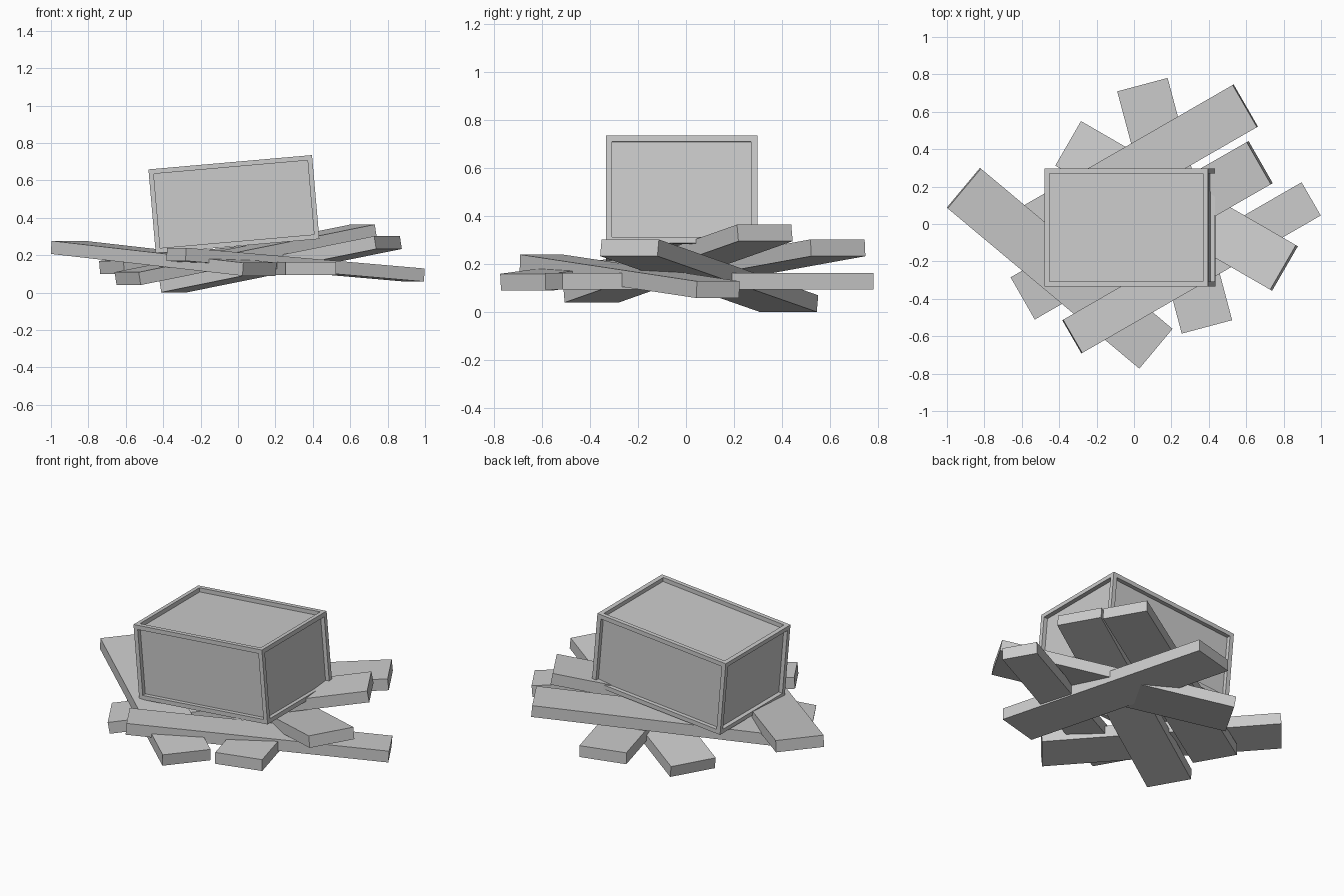
import bpy, bmesh, math
from mathutils import Vector, Matrix

if "Cube" in bpy.data.objects:
    bpy.data.objects.remove(bpy.data.objects["Cube"])


def finish(name, bm, matrix):
    bmesh.ops.recalc_face_normals(bm, faces=bm.faces)
    mesh = bpy.data.meshes.new(name)
    bm.to_mesh(mesh)
    bm.free()
    obj = bpy.data.objects.new(name, mesh)
    obj.matrix_world = matrix
    bpy.context.collection.objects.link(obj)
    return obj


def box(size):
    bm = bmesh.new()
    bmesh.ops.create_cube(bm, size=1)
    bmesh.ops.scale(bm, vec=size, verts=bm.verts)
    return bm


def plank(name, start, end, width, thick=0.07):
    """Flat board running from the middle of one end to the other."""
    a, b = Vector(start), Vector(end)
    along = (b - a).normalized()
    side = Vector((0, 0, 1)).cross(along).normalized()
    up = along.cross(side)
    m = Matrix((along, side, up)).transposed().to_4x4()
    m.translation = (a + b) / 2
    finish(name, box(((b - a).length, width, thick)), m)


# Scattered boards: start, end, width
boards = [
    ((-0.91, 0.192, 0.242), (0.115, -0.665, 0.125), 0.277),
    ((-0.33, -0.602, 0.205), (0.945, 0.133, 0.094), 0.205),
    ((-0.675, -0.10, 0.135), (0.595, 0.632, 0.268), 0.26),
    ((-0.59, -0.395, 0.075), (0.672, 0.328, 0.33), 0.26),
    ((-0.347, 0.428, 0.036), (0.802, -0.235, 0.268), 0.275),
    ((0.045, 0.745, 0.129), (0.39, -0.55, 0.129), 0.279),
]
for i, (a, b, w) in enumerate(boards, 1):
    plank(f"board_{i}", a, b, w)

# Tilted crate with a recessed panel on every side
bm = box((0.878, 0.63, 0.45))
panels = list(bm.faces)
bmesh.ops.inset_individual(bm, faces=panels, thickness=0.037)
for f in panels:
    inward = f.normal * -0.025
    new = bmesh.ops.extrude_discrete_faces(bm, faces=[f])["faces"][0]
    bmesh.ops.translate(bm, vec=inward, verts=new.verts)
# Stitch the recess walls to the frame
bmesh.ops.remove_doubles(bm, verts=bm.verts, dist=0.0001)
finish("crate", bm, Matrix.Translation((-0.022, -0.018, 0.473))
       @ Matrix.Rotation(math.radians(-5), 4, 'Y'))
